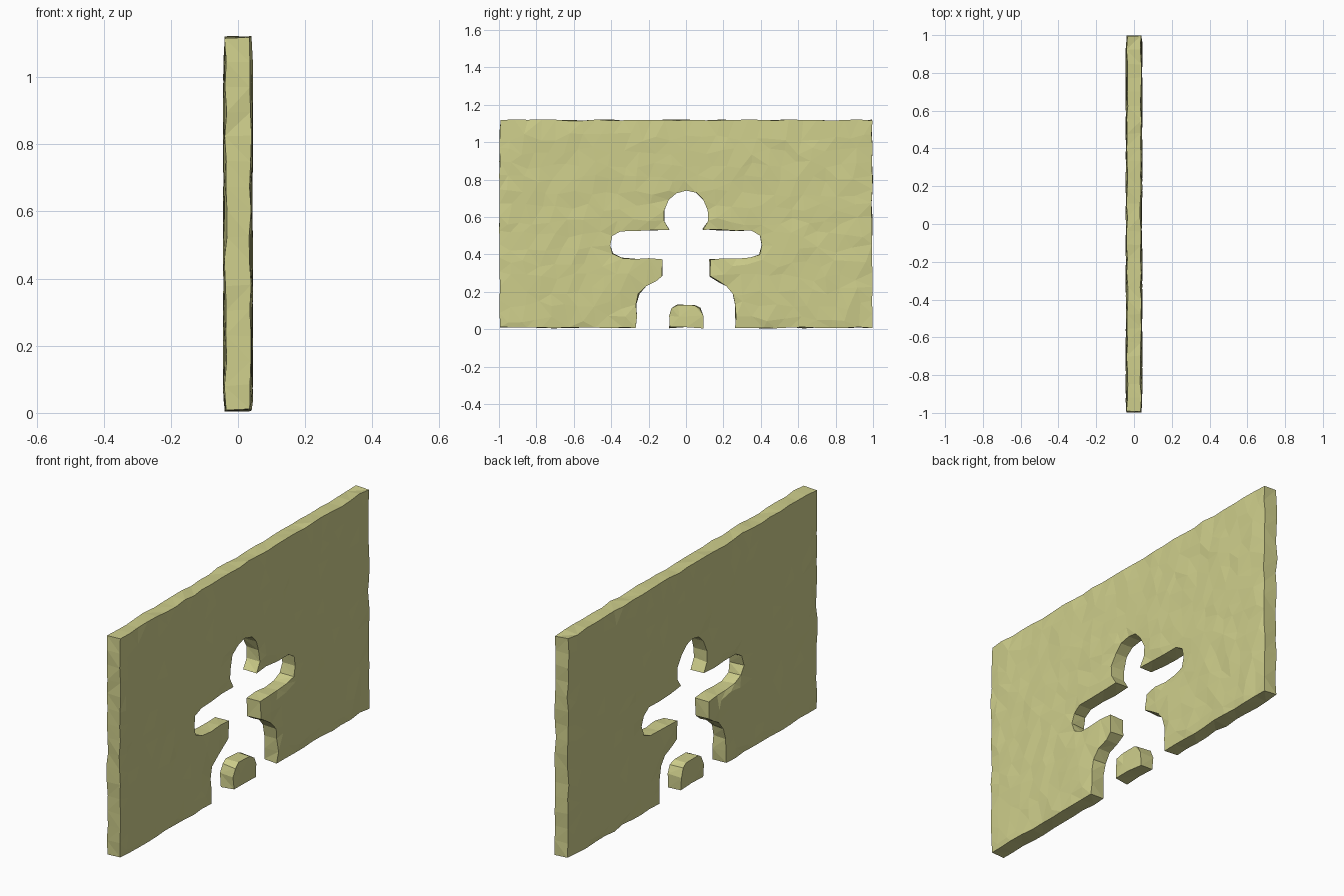
import bpy, bmesh, random
from mathutils import Vector
from mathutils.geometry import delaunay_2d_cdt

if "Cube" in bpy.data.objects:
    bpy.data.objects.remove(bpy.data.objects["Cube"])

random.seed(4)
HALF = 0.041  # half thickness

mat = bpy.data.materials.new("sandstone")
mat.diffuse_color = (0.62, 0.62, 0.26, 1)
mat.use_nodes = True
mat.node_tree.nodes["Principled BSDF"].inputs["Base Color"].default_value = mat.diffuse_color


def resample(loop, step):
    """Split long outline edges so that the rim can be chipped."""
    out = []
    for a, b in zip(loop, loop[1:] + loop[:1]):
        a, b = Vector(a), Vector(b)
        n = max(1, round((b - a).length / step))
        out += [a.lerp(b, i / n) for i in range(n)]
    return out


def rough_slab(name, loop, step):
    """Triangulated rough-hewn slab: two faceted faces and a chipped rim."""
    rim = resample(loop, step)
    n = len(rim)
    ys, zs = [p.x for p in rim], [p.y for p in rim]
    bm = bmesh.new()
    layers = []
    for side in (1, -1):
        # scattered points inside the outline
        pts = list(rim)
        z = min(zs) + step * 0.6
        while z < max(zs) - step * 0.4:
            y = min(ys) + step * random.uniform(0.5, 0.9)
            while y < max(ys) - step * 0.4:
                p = Vector((y, z + random.uniform(-0.3, 0.3) * step))
                if min((p - q).length for q in rim) > step * 0.45:
                    pts.append(p)
                y += step * random.uniform(0.8, 1.3)
            z += step
        edges = [(i, (i + 1) % n) for i in range(n)]
        vs, _, faces, orig, _, _ = delaunay_2d_cdt(pts, edges, [], 1, 1e-5)
        used, ring = {}, {}
        for f in faces:
            for i in f:
                if i in used:
                    continue
                src = orig[i][0] if orig[i] else n
                y, z = vs[i]
                if src < n:
                    x = HALF - random.uniform(0.0, 0.009)
                    y += random.uniform(-0.004, 0.004)
                    z = max(0.004, z + random.uniform(-0.004, 0.004))
                else:
                    x = HALF + random.uniform(-0.003, 0.004)
                used[i] = bm.verts.new((side * x, y, z))
                if src < n:
                    ring[src] = used[i]
            bm.faces.new([used[i] for i in f])
        layers.append(ring)
    # rim between the two faces
    a, b = layers
    for i in range(n):
        j = (i + 1) % n
        q = [a[i], a[j], b[j], b[i]]
        k = random.randint(0, 1)
        bm.faces.new((q[k], q[k + 1], q[k + 2]))
        bm.faces.new((q[k + 2], q[(k + 3) % 4], q[k]))
    bmesh.ops.recalc_face_normals(bm, faces=bm.faces)
    me = bpy.data.meshes.new(name)
    bm.to_mesh(me)
    bm.free()
    me.materials.append(mat)
    ob = bpy.data.objects.new(name, me)
    bpy.context.collection.objects.link(ob)


def mirrored(half):
    """Right half, ending near the centre line, plus its mirror image."""
    return half + [(-y, z) for y, z in reversed(half) if y > 0]


# wall with a figure-shaped opening: leg, waist, arm, neck, head
opening = [(0.265, 0.008), (0.265, 0.13), (0.252, 0.19), (0.215, 0.232),
           (0.165, 0.258), (0.128, 0.285), (0.128, 0.375), (0.34, 0.38),
           (0.39, 0.402), (0.408, 0.45), (0.397, 0.5), (0.35, 0.525),
           (0.09, 0.532), (0.118, 0.58), (0.119, 0.635), (0.095, 0.692),
           (0.055, 0.73), (0, 0.744)]
wall = mirrored(opening) + [(-0.995, 0.008), (-0.995, 1.118),
                            (0.995, 1.118), (0.995, 0.008)]
rough_slab("wall", wall, 0.075)

# small block left standing between the legs
block = mirrored([(0.09, 0.008), (0.09, 0.075), (0.075, 0.113), (0.045, 0.128)])
rough_slab("block_between_legs", block, 0.1)
